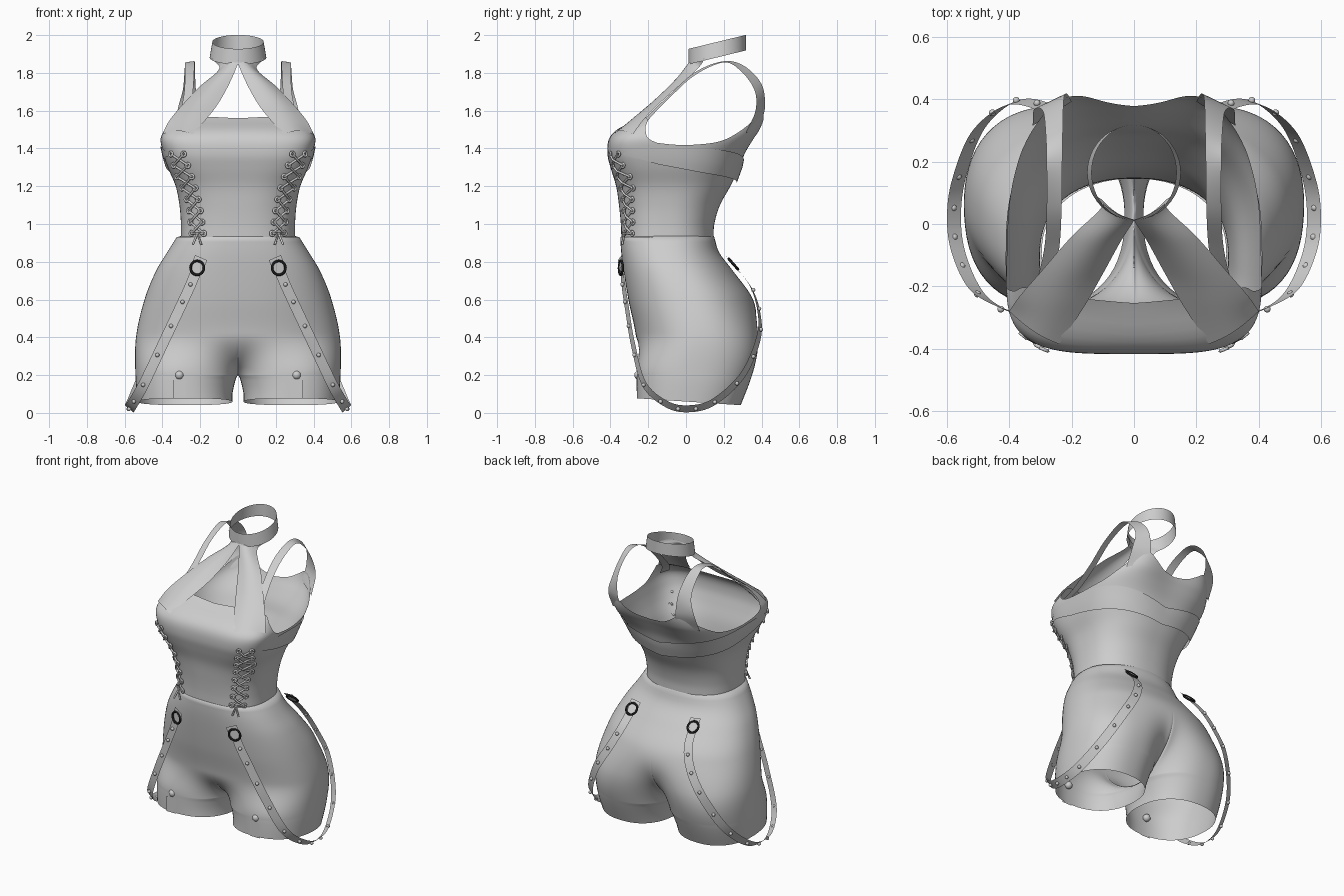
import bpy, bmesh, math
from math import sin, cos, pi, radians
from mathutils import Vector

cube = bpy.data.objects.get("Cube")
if cube:
    bpy.data.objects.remove(cube)


def material(name, rgb):
    m = bpy.data.materials.new(name)
    m.use_nodes = True
    m.diffuse_color = (*rgb, 1)
    m.node_tree.nodes["Principled BSDF"].inputs["Base Color"].default_value = (*rgb, 1)
    return m


GREY = material("light grey", (0.61, 0.61, 0.61))
BLACK = material("black metal", (0.01, 0.01, 0.01))


def smooth_table(rows):
    """Smooth interpolation through rows of (key, value, value, ...)."""
    def tangent(i, c):
        lo, hi = max(i - 1, 0), min(i + 1, len(rows) - 1)
        return (rows[hi][c] - rows[lo][c]) / (rows[hi][0] - rows[lo][0])

    def at(v):
        v = min(max(v, rows[0][0]), rows[-1][0])
        i = max(k for k in range(len(rows) - 1) if rows[k][0] <= v)
        d = rows[i + 1][0] - rows[i][0]
        u = (v - rows[i][0]) / d
        h = u * u * (3 - 2 * u)
        return [rows[i][c] * (1 - h) + rows[i + 1][c] * h
                + d * (u * (1 - u) ** 2 * tangent(i, c) - u * u * (1 - u) * tangent(i + 1, c))
                for c in range(1, len(rows[0]))]
    return at


def add_mesh(name, bm, mat=GREY, mirror=True):
    bmesh.ops.remove_doubles(bm, verts=bm.verts, dist=0.0005)
    bmesh.ops.recalc_face_normals(bm, faces=bm.faces)
    me = bpy.data.meshes.new(name)
    bm.to_mesh(me)
    bm.free()
    me.materials.append(mat)
    me.shade_smooth()
    ob = bpy.data.objects.new(name, me)
    bpy.context.collection.objects.link(ob)
    if mirror:
        ob.modifiers.new("Mirror", "MIRROR").merge_threshold = 0.002


def sheet(name, rows, mat=GREY, mirror=True):
    """Skin a grid of points."""
    bm = bmesh.new()
    grid = [[bm.verts.new(p) for p in row] for row in rows]
    for r, s in zip(grid, grid[1:]):
        for i in range(len(r) - 1):
            bm.faces.new((r[i], r[i + 1], s[i + 1], s[i]))
    add_mesh(name, bm, mat, mirror)


def edge_sheet(name, edges, bow):
    """Skin between two edges given as rows of six coordinates, bowed by a vector."""
    curve = smooth_table([(i, *e) for i, e in enumerate(edges)])
    rows = []
    for k in range(8 * (len(edges) - 1) + 1):
        e = curve(k / 8)
        p, q = Vector(e[:3]), Vector(e[3:])
        rows.append([p.lerp(q, j / 8) + Vector(bow) * sin(pi * j / 8) for j in range(9)])
    sheet(name, rows)


def oval(theta, a, yf, yb, yc, nf, nb):
    """Point on a squarish oval; theta runs from front centre to back centre."""
    s, c = abs(sin(theta)), abs(cos(theta))
    n = nf + (nb - nf) * (0.5 - 0.5 * cos(theta))
    r = (s ** n + c ** n) ** (-1 / n)
    return a * r * s, yc + r * c * ((yf - yc) if theta < pi / 2 else (yb - yc))


# Shorts: half waist ovals blend into closed leg ovals at the crotch
hips = smooth_table([  # z, half width, front, back
    (0.05, 0.53, -0.26, 0.285), (0.2, 0.543, -0.262, 0.35), (0.4, 0.54, -0.265, 0.395),
    (0.6, 0.495, -0.305, 0.355), (0.75, 0.435, -0.33, 0.25), (0.85, 0.375, -0.343, 0.175),
    (0.93, 0.325, -0.348, 0.15)])
CROTCH, STEPS = 0.2, 64


def shorts_row(z):
    a, yf, yb = hips(z)
    yc = (yf + yb) / 2
    inner = 0.03 * min(1, max(0, (CROTCH - z) / 0.1)) ** 0.6
    row = []
    for k in range(STEPS + 1):
        t = pi * k / STEPS
        side = -1 if t < pi / 2 else 1
        fold = min(t, pi - t)
        u = min(1, max(0, (z - CROTCH) / (0.22 if side < 0 else 0.4)))
        w = (u * u * (3 - 2 * u)) ** (1 - 0.7 * cos(fold) ** 12)
        turn = pi / 2 * (fold / (pi / 2)) ** 1.6
        hx, hy = oval(turn if side < 0 else pi - turn, a, yf, yb, yc, 2.4, 2.15)
        depth, across = oval(2 * fold, 1, -1, 1, 0, 2.3, 2.3)
        lx = (a + inner) / 2 + (a - inner) / 2 * across
        ly = yc + side * depth * (yb - yf) / 2
        hem = 0.02 * ly / 0.3 * max(0, 1 - (z - 0.06) / 0.12)
        x = hx * w + lx * (1 - w)
        row.append((x if x > 0.0004 else 0, hy * w + ly * (1 - w), z - hem))
    return row


levels = [0.06, 0.1, 0.14, 0.17, 0.19] + [CROTCH + 0.73 * (i / 44) ** 1.5 for i in range(45)]
rows = [shorts_row(z) for z in levels]
rows.append([(x * 0.91, y * 0.97, 0.938) for x, y, z in rows[-1]])
sheet("shorts", rows)

# Bodice: corset, bust and back panel in one skin with a shaped top edge
torso = smooth_table([  # z, half width, front, back, centre, front and back squareness
    (0.92, 0.302, -0.342, 0.145, -0.11, 2.6, 2.3), (1.0, 0.302, -0.345, 0.15, -0.11, 2.6, 2.3),
    (1.1, 0.31, -0.355, 0.18, -0.11, 2.7, 2.3), (1.2, 0.33, -0.37, 0.235, -0.12, 3, 2.4),
    (1.3, 0.372, -0.4, 0.285, -0.14, 3.5, 2.6), (1.37, 0.395, -0.416, 0.318, -0.15, 3.8, 2.8),
    (1.45, 0.41, -0.408, 0.37, -0.15, 3.8, 3.2), (1.5, 0.392, -0.365, 0.403, -0.13, 3.4, 3.5),
    (1.57, 0.37, -0.24, 0.428, -0.1, 3, 3.6), (1.66, 0.36, -0.19, 0.43, -0.08, 3, 3.6)])
top_edge = smooth_table([
    (0, 1.56), (35, 1.568), (58, 1.55), (70, 1.5), (80, 1.45), (100, 1.42), (118, 1.425),
    (128, 1.45), (135, 1.51), (141, 1.565), (149, 1.58), (156, 1.55), (166, 1.515), (180, 1.5)])


def torso_point(deg, z, grow=0.0):
    a, yf, yb, yc, nf, nb = torso(z)
    x, y = oval(radians(deg), a + grow, yf - grow, yb + grow, yc, nf, nb)
    spine = sin(pi / 2 * max(0, (deg - 145) / 35)) ** 2 * min(1, max(0, (z - 1.3) / 0.2))
    return (x if 0 < deg < 180 else 0, y - 0.025 * spine, z)


def torso_front(x, z):
    a, yf, yb, yc, nf, nb = torso(z)
    n = nf + (nb - nf) * 0.15
    return yc + (yf - yc) * max(0, 1 - (x / a) ** n) ** (1 / n)


sheet("bodice", [[torso_point(d, 0.92 + (top_edge(d)[0] - 0.92) * k / 36) for k in range(37)]
                 for d in range(0, 181, 2)])

# Band under the bust and around the back
band = smooth_table([(54, 1.36, 1.375), (65, 1.35, 1.4), (90, 1.315, 1.412),
                     (125, 1.265, 1.395), (180, 1.215, 1.32)])
rows = []
for d in range(54, 181, 3):
    lo, hi = band(d)
    rows.append([torso_point(d, lo + (hi - lo) * k / 4,
                             0.003 + (0.008 + 0.014 * (1 - k / 4)) * (d - 54) / 126)
                 for k in range(5)])
sheet("under_bust_band", rows)

# Collar: a tilted open ring
sheet("collar", [[(0.143 * sin(a) * s, 0.165 - 0.152 * cos(a), z - 0.037 * cos(a))
                  for s, z in ((1.05, 1.882), (0.95, 1.964))]
                 for a in [2 * pi * k / 48 for k in range(49)]], mirror=False)

# Halter: from the collar to the bust
edge_sheet("halter_strap", [
    (0, 0.012, 1.87, 0.14, 0.1, 1.875), (0.002, 0.008, 1.845, 0.1, 0.06, 1.82),
    (0.045, -0.06, 1.745, 0.2, -0.04, 1.73), (0.1, -0.16, 1.645, 0.3, -0.155, 1.625),
    (0.16, -0.265, 1.565, 0.365, -0.23, 1.545), (0.24, -0.385, 1.475, 0.4, -0.28, 1.475)],
    (0, -0.013, 0.018))

# Shoulder strap: from the back panel over to the bust
edge_sheet("shoulder_strap", [
    (0.2, 0.392, 1.52, 0.325, 0.315, 1.48), (0.215, 0.418, 1.62, 0.32, 0.368, 1.6),
    (0.225, 0.4, 1.74, 0.292, 0.362, 1.71), (0.228, 0.31, 1.835, 0.283, 0.29, 1.81),
    (0.23, 0.2, 1.862, 0.28, 0.2, 1.855), (0.232, 0.05, 1.805, 0.28, 0.05, 1.79),
    (0.24, -0.08, 1.69, 0.288, -0.08, 1.675), (0.265, -0.2, 1.575, 0.32, -0.2, 1.55),
    (0.31, -0.27, 1.5, 0.37, -0.25, 1.47)], (0, 0, 0))


# Garter strap: a ribbon hanging from hip to hip, facing away from the thigh
def ribbon(name, path, centre, steps, width):
    curve = smooth_table([(i, *p) for i, p in enumerate(path)])
    last, rows, frames = len(path) - 1, [], []
    for k in range(steps + 1):
        v = last * k / steps
        pos = Vector(curve(v))
        along = (Vector(curve(v + 0.05)) - Vector(curve(v - 0.05))).normalized()
        side = along.cross(pos - Vector(centre)).normalized()
        rows.append([pos - side * width / 2, pos + side * width / 2])
        frames.append((pos, along, side, side.cross(along)))
    sheet(name, rows)
    return frames


frames = ribbon("garter_strap", [
    (0.21, -0.342, 0.78), (0.25, -0.332, 0.68), (0.31, -0.312, 0.55), (0.4, -0.28, 0.36),
    (0.5, -0.22, 0.15), (0.56, -0.1, 0.045), (0.577, 0.02, 0.022), (0.56, 0.15, 0.06),
    (0.5, 0.3, 0.2), (0.4, 0.385, 0.4), (0.31, 0.383, 0.55), (0.25, 0.335, 0.68),
    (0.225, 0.235, 0.8)], (0.25, 0.04, 0.42), 96, 0.058)


# Studs along the garter straps and a button on each hem
def beads(name, spots, radius):
    bm = bmesh.new()
    for p in spots:
        for v in bmesh.ops.create_uvsphere(bm, u_segments=12, v_segments=8, radius=radius)["verts"]:
            v.co += Vector(p)
    add_mesh(name, bm)


beads("garter_studs", [frames[k][0] + frames[k][3] * 0.005 for k in range(8, 92, 6)], 0.011)
beads("hem_button", [(0.31, -0.25, 0.2)], 0.024)
sheet("hem_tab", [[(x, -0.264, 0.075), (x, -0.264, 0.175)] for x in (0.275, 0.345)])


# Round loops: used for buckles and eyelets
def loop(name, pos, axis, major, minor, mat=GREY, segs=(24, 8)):
    turn = Vector(axis).to_track_quat("Z", "Y")
    rows = [[Vector(pos) + turn @ Vector(((major + minor * cos(b)) * cos(a),
             (major + minor * cos(b)) * sin(a), minor * sin(b)))
             for b in [2 * pi * j / segs[1] for j in range(segs[1] + 1)]]
            for a in [2 * pi * i / segs[0] for i in range(segs[0] + 1)]]
    sheet(name, rows, mat)


for end, f, sign in (("front", frames[1], -1), ("back", frames[-2], 1)):
    pos, along, side, out = f
    loop(end + "_buckle", pos + out * 0.004, out, 0.037, 0.007, BLACK)
    sheet(end + "_buckle_tab", [[pos + along * sign * s + side * w + out * 0.005
                                 for w in (-0.036, 0.036)] for s in (0, 0.058)])

# Corset lacing: two eyelet columns with crossed cords on each side
columns = smooth_table([(0.95, 0.182, 0.247), (1.12, 0.208, 0.27), (1.25, 0.245, 0.325),
                        (1.37, 0.288, 0.355)])


def lace_spot(z, column):
    x = columns(z)[column]
    return Vector((x, torso_front(x, z) - 0.013, z))


cords = bpy.data.curves.new("corset_cords", "CURVE")
cords.dimensions, cords.bevel_depth, cords.bevel_resolution = "3D", 0.006, 2
cords.materials.append(GREY)


def cord(points):
    for mx in (1, -1):
        sp = cords.splines.new("POLY")
        sp.points.add(len(points) - 1)
        for p, q in zip(sp.points, points):
            p.co = (q.x * mx, q.y, q.z, 1)


heights = [0.95 + 0.06 * i for i in range(8)]
for i, z in enumerate(heights):
    for c in (0, 1):
        p = lace_spot(z, c)
        loop("eyelet", p, (0.4 + 0.4 * c, -1, 0), 0.012, 0.006, segs=(12, 6))
        if i < 7:
            q = lace_spot(heights[i + 1], 1 - c)
            mid = (p + q) / 2
            mid.y = torso_front(mid.x, mid.z) - 0.012 - 0.01 * c
            cord([p, mid, q])
knot = lace_spot(0.95, 0).lerp(lace_spot(0.95, 1), 0.5) + Vector((0, -0.02, 0))
for c, dx in enumerate((-0.02, 0.025)):
    cord([lace_spot(0.95, c), knot, knot + Vector((dx, -0.01, -0.06))])
bpy.context.collection.objects.link(bpy.data.objects.new("corset_cords", cords))
